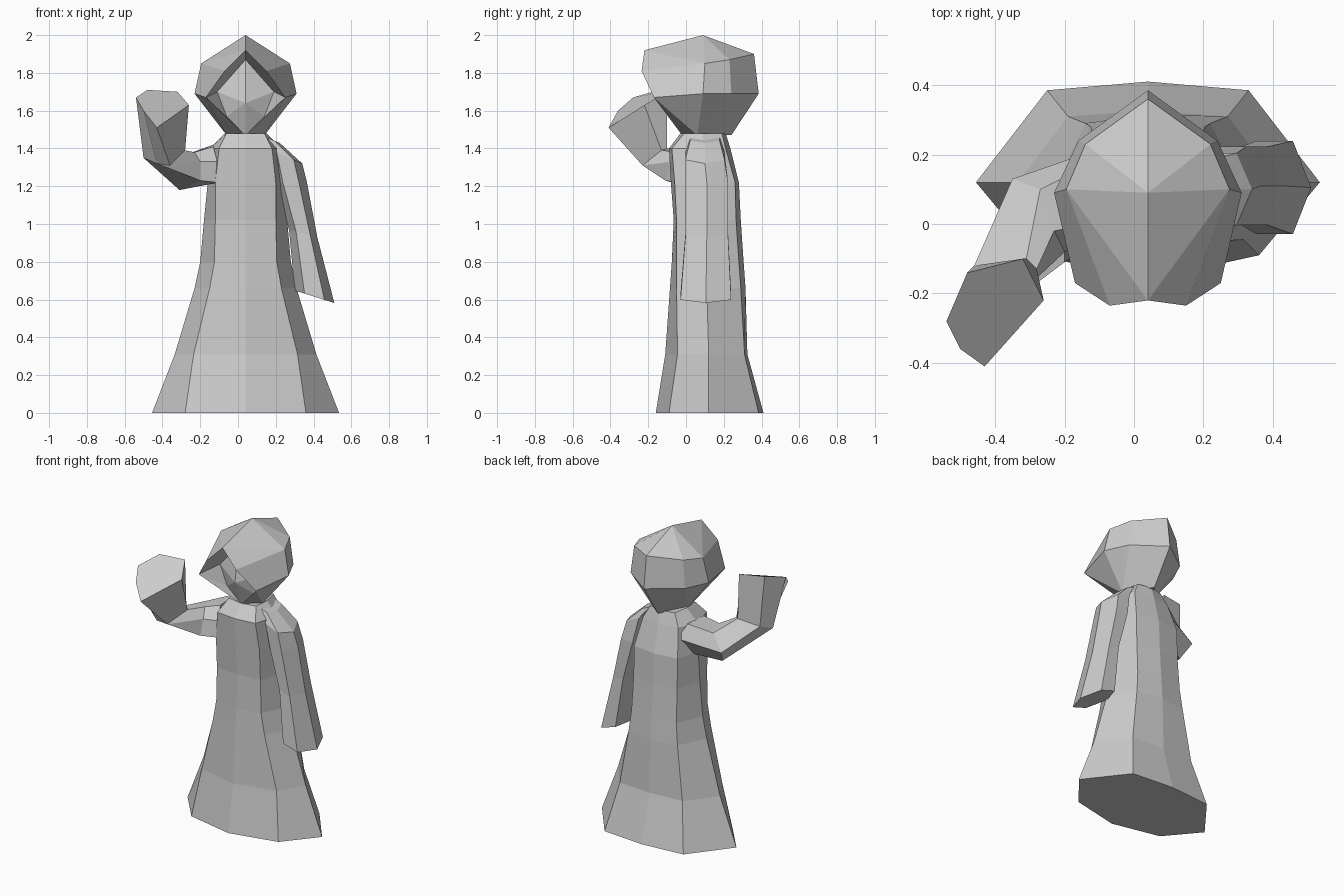
import bpy, bmesh
from math import cos, sin, pi

CX = 0.04  # symmetry line of body and hood


def make_object(name, verts, faces, x=0.0):
    mesh = bpy.data.meshes.new(name)
    mesh.from_pydata(verts, [], faces)
    bm = bmesh.new()
    bm.from_mesh(mesh)
    bmesh.ops.recalc_face_normals(bm, faces=bm.faces)
    bm.to_mesh(mesh)
    bm.free()
    ob = bpy.data.objects.new(name, mesh)
    ob.location.x = x
    bpy.context.collection.objects.link(ob)
    return ob


def loft(name, rings, x=0.0):
    """Skin equal-sized rings and cap both ends."""
    n = len(rings[0])
    verts = [p for r in rings for p in r]
    faces = [(k * n + i, k * n + (i + 1) % n, (k + 1) * n + (i + 1) % n, (k + 1) * n + i)
             for k in range(len(rings) - 1) for i in range(n)]
    last = len(verts) - n
    faces += [tuple(range(n)), tuple(range(last, last + n))]
    return make_object(name, verts, faces, x)


# Robe: z, side half width, front/back corner x, then y of front, front corner, side, back corner, back
robe = [
    (0.00, 0.495, 0.32, 0.29, -0.16, -0.09, 0.12, 0.385, 0.41),
    (0.31, 0.375, 0.275, 0.23, -0.11, -0.045, 0.12, 0.31, 0.325),
    (0.66, 0.27, 0.19, 0.18, -0.085, -0.05, 0.11, 0.29, 0.315),
    (0.80, 0.24, 0.165, 0.165, -0.075, -0.05, 0.11, 0.28, 0.305),
    (1.02, 0.22, 0.16, 0.16, -0.065, -0.05, 0.11, 0.265, 0.29),
    (1.22, 0.20, 0.16, 0.16, -0.08, -0.06, 0.10, 0.26, 0.28),
    (1.40, 0.19, 0.14, 0.13, -0.09, -0.075, 0.09, 0.21, 0.235),
    (1.48, 0.11, 0.10, 0.09, -0.03, -0.01, 0.09, 0.19, 0.21),
]
rings = []
for z, ws, wf, wb, yf, yfc, ys, ybc, yb in robe:
    half = [(wf, yfc, z), (ws, ys, z), (wb, ybc, z)]
    rings.append([(0, yf, z)] + half + [(0, yb, z)] + [(-a, b, c) for a, b, c in reversed(half)])
loft("robe", rings, CX)

# Hood with recessed face: one half, mirrored
hood_verts = [
    (0, .09, 2.0), (0, -.22, 1.92), (.11, -.235, 1.81), (.235, .10, 1.85), (.18, .23, 1.87),
    (0, .36, 1.90), (.21, -.17, 1.67), (.27, .09, 1.69), (.20, .24, 1.69), (0, .385, 1.69),
    (0, -.02, 1.47), (.10, .06, 1.47), (0, .24, 1.47),
    (0, -.05, 1.87), (.15, -.03, 1.70), (.10, -.03, 1.57), (0, -.09, 1.64)]
hood_faces = [
    (0, 1, 3), (0, 3, 4), (0, 4, 5), (1, 2, 3), (2, 6, 7, 3), (3, 7, 8, 4), (4, 8, 9, 5),
    (6, 10, 11), (6, 11, 7), (7, 11, 8), (8, 11, 12, 9), (10, 12, 11),
    (1, 13, 14, 2), (2, 14, 6), (6, 14, 15), (6, 15, 10),
    (13, 16, 14), (14, 16, 15), (15, 16, 10)]
hood = make_object("hood_and_face", hood_verts, hood_faces, CX)
hood.modifiers.new("mirror", 'MIRROR')

# Raised sleeve: shoulder, elbow, wrist, wide cuff
loft("raised_sleeve", [
    [(-.09, .22, 1.33), (-.13, .17, 1.42), (-.13, .00, 1.41),
     (-.11, -.05, 1.33), (-.10, -.05, 1.22), (-.11, .15, 1.22)],
    [(-.35, .13, 1.27), (-.27, .10, 1.37), (-.23, -.02, 1.38),
     (-.20, -.08, 1.33), (-.20, -.11, 1.23), (-.31, .06, 1.18)],
    [(-.46, -.12, 1.38), (-.31, -.10, 1.40), (-.28, -.13, 1.39),
     (-.36, -.23, 1.31), (-.43, -.24, 1.32), (-.50, -.20, 1.35)],
    [(-.48, -.14, 1.71), (-.32, -.10, 1.70), (-.26, -.22, 1.63),
     (-.43, -.41, 1.51), (-.50, -.36, 1.60), (-.54, -.28, 1.67)],
])

# Hanging sleeve: centre x, y, z, half width, half depth, drop towards the outside
sleeve = [
    (0.17, 0.10, 1.45, 0.05, 0.09, 0.02),
    (0.25, 0.10, 1.36, 0.09, 0.12, 0.04),
    (0.28, 0.11, 1.22, 0.085, 0.13, 0.00),
    (0.345, 0.11, 0.95, 0.075, 0.13, 0.02),
    (0.405, 0.105, 0.615, 0.105, 0.155, 0.033),
]
loft("hanging_sleeve", [
    [(x + w * cos(i * pi / 3), y + d * sin(i * pi / 3), z - s * cos(i * pi / 3)) for i in range(6)]
    for x, y, z, w, d, s in sleeve])
